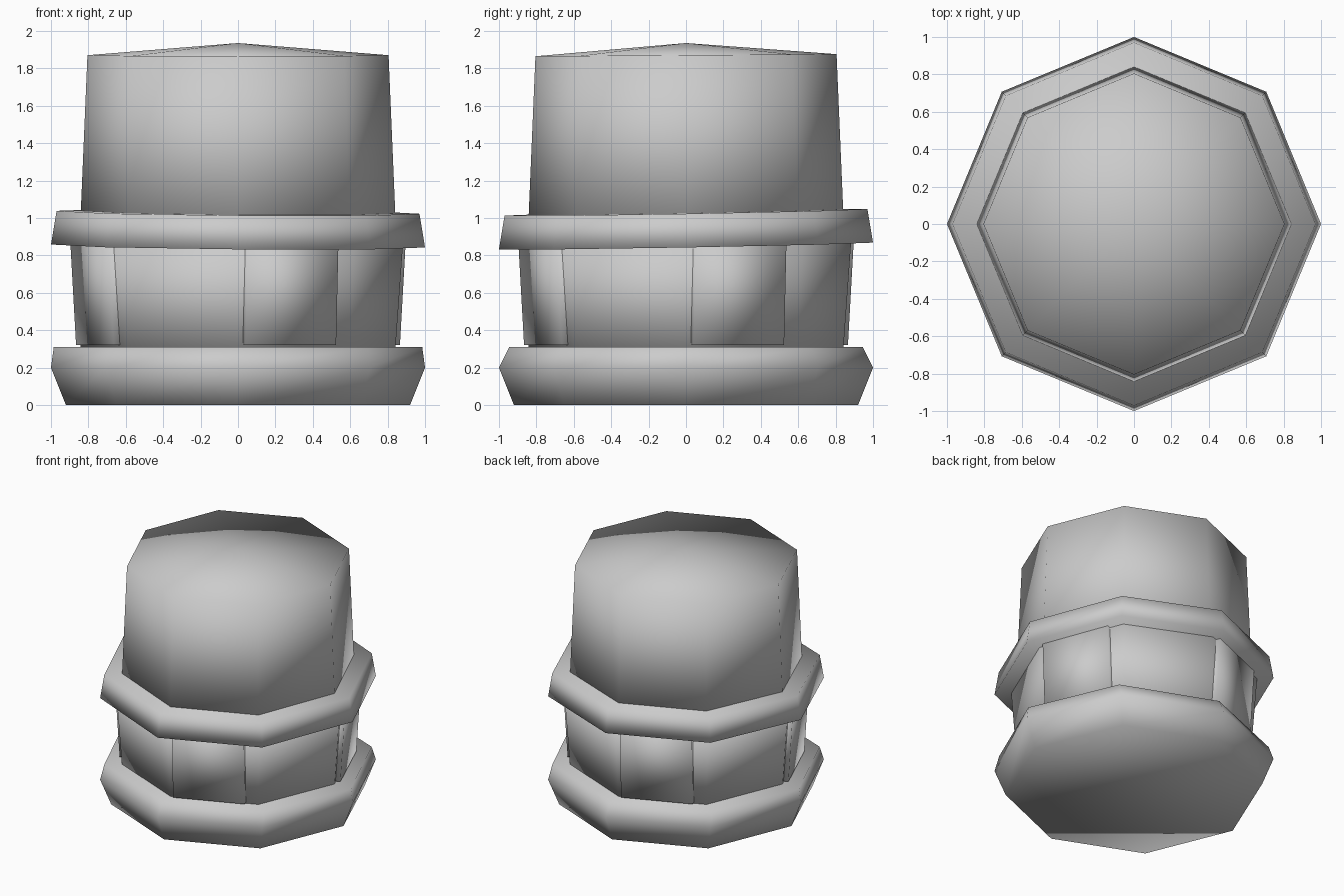
import bpy, bmesh, math
from mathutils import Matrix

if "Cube" in bpy.data.objects:
    bpy.data.objects.remove(bpy.data.objects["Cube"])


def finish(name, bm):
    bmesh.ops.recalc_face_normals(bm, faces=bm.faces)
    me = bpy.data.meshes.new(name)
    bm.to_mesh(me)
    bm.free()
    for p in me.polygons:
        p.use_smooth = True
    ob = bpy.data.objects.new(name, me)
    bpy.context.collection.objects.link(ob)
    return ob


def octagon_loft(name, profile, tilt=(0, 0), apex=None):
    """Stack eight-sided rings (x radius, y radius, height), optionally tilted."""
    bm = bmesh.new()
    rings = []
    for rx, ry, z in profile:
        ring = []
        for i in range(8):
            a = i * math.pi / 4
            x, y = rx * math.cos(a), ry * math.sin(a)
            ring.append(bm.verts.new((x, y, z + tilt[0] * x + tilt[1] * y)))
        rings.append(ring)
    for lo, hi in zip(rings, rings[1:]):
        for i in range(8):
            j = (i + 1) % 8
            bm.faces.new((lo[i], lo[j], hi[j], hi[i]))
    bm.faces.new(rings[0][::-1])
    if apex is None:
        bm.faces.new(rings[-1])
    else:
        tip = bm.verts.new((0, 0, apex))
        for i in range(8):
            bm.faces.new((rings[-1][i], rings[-1][(i + 1) % 8], tip))
    return finish(name, bm)


# Bulging foot
octagon_loft("base", [(.92, .92, 0), (1, 1, .2), (.985, .945, .31)])

# Flared core behind the panels
octagon_loft("core", [(.84, .84, .28), (.885, .885, .9)])

# Slightly tilted collar
octagon_loft("collar", [(1, 1, .85), (.97, .97, 1.03)], tilt=(-.008, .018))

# Tapered upper body with a shallow pointed top
octagon_loft("upper_body", [(.845, .845, .93), (.805, .805, 1.87)],
             tilt=(0, .007), apex=1.935)

# Raised panels on every other side
n = (math.cos(math.pi / 8), math.sin(math.pi / 8))
t = (-n[1], n[0])
for k in range(4):
    bm = bmesh.new()
    rings = []
    for z, out in ((.32, .815), (.9, .85)):
        rings.append([bm.verts.new((n[0] * d + t[0] * s, n[1] * d + t[1] * s, z))
                      for d, s in ((.7, -.295), (out, -.295), (out, .23), (.7, .23))])
    for i in range(4):
        j = (i + 1) % 4
        bm.faces.new((rings[0][i], rings[0][j], rings[1][j], rings[1][i]))
    bm.faces.new(rings[0][::-1])
    bm.faces.new(rings[1])
    bmesh.ops.transform(bm, matrix=Matrix.Rotation(k * math.pi / 2, 4, 'Z'), verts=bm.verts)
    finish(f"side_panel_{k + 1}", bm)
